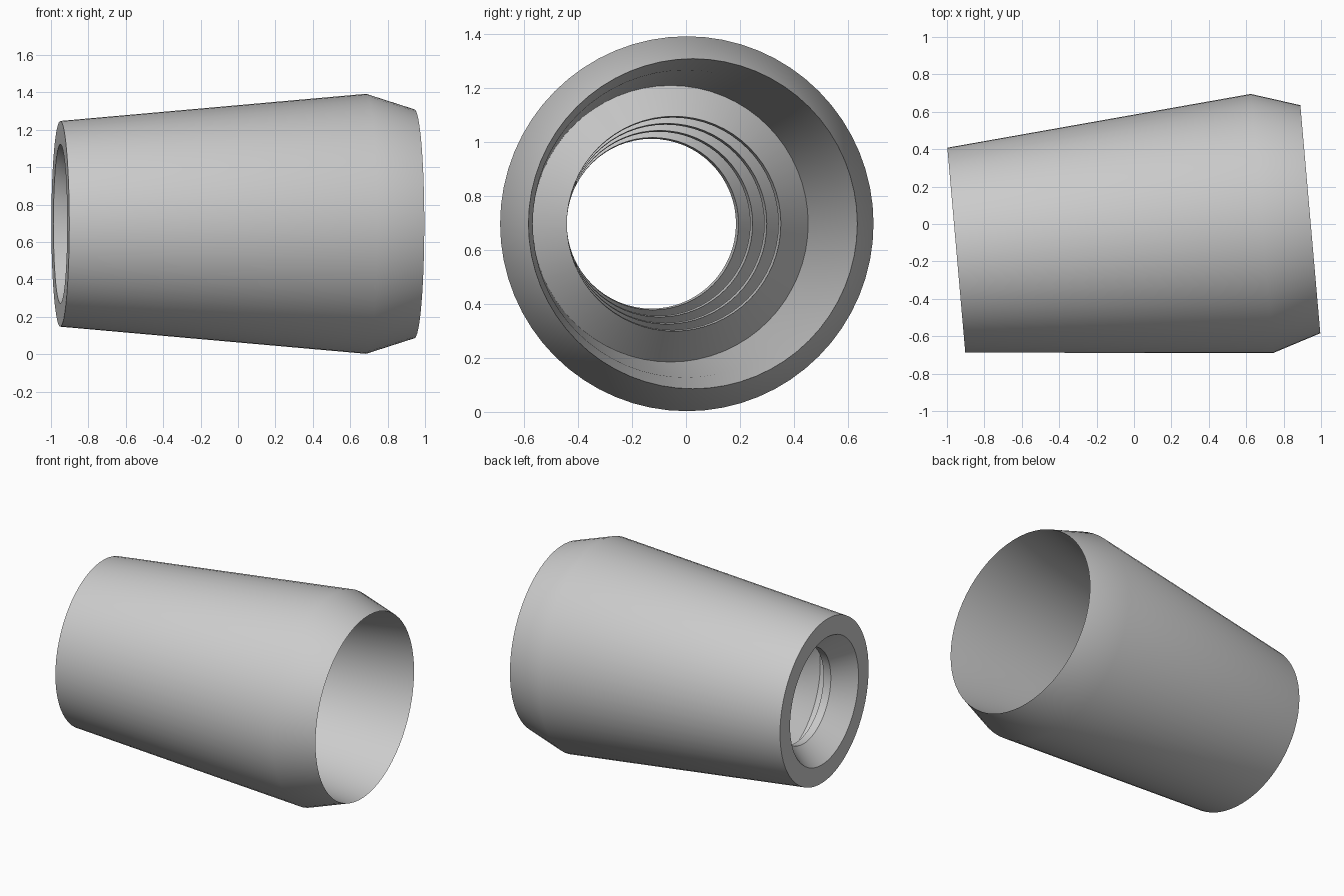
import bpy, bmesh
from math import radians, tau
from mathutils import Matrix, Vector

cube = bpy.data.objects.get("Cube")
if cube:
    bpy.data.objects.remove(cube, do_unlink=True)

grey = bpy.data.materials.new("light grey")
grey.use_nodes = True
colour = (0.6, 0.6, 0.6, 1)
grey.diffuse_color = colour
grey.node_tree.nodes["Principled BSDF"].inputs["Base Color"].default_value = colour

TAPER = 0.0875          # shared taper of the shell, cavity and bore
SEGMENTS = 64


def bore(s):
    return 0.303 + TAPER * s


def cavity(s):
    return 0.43 + TAPER * s


# Outer shell: small flat end, long taper, shoulder, knife-edged mouth
profile = [(0, 0.55), (1.641, 0.695), (1.9, 0.612)]

# Inner mouth flare leading down the tapered cavity
profile.append((1.6, 0.57))

# Four angled gripping fins, from the mouth down to the small end
for i in range(4):
    tip = 1.09 - 0.3 * i
    low = tip - 0.055
    profile += [(tip - 0.145, cavity(tip - 0.145)), (tip, bore(tip)), (low, bore(low))]
    if i < 3:
        profile.append((low - 0.143, cavity(low - 0.143)))
profile.append((0, 0.425))

# Revolve the closed profile around the long axis
bm = bmesh.new()
verts = [bm.verts.new((s, 0, r)) for s, r in profile]
edges = [bm.edges.new((a, b)) for a, b in zip(verts, verts[1:] + verts[:1])]
bmesh.ops.spin(bm, geom=verts + edges, cent=(0, 0, 0), axis=(1, 0, 0),
               angle=tau, steps=SEGMENTS, use_merge=True)
bmesh.ops.remove_doubles(bm, verts=bm.verts, dist=0.0001)
bmesh.ops.recalc_face_normals(bm, faces=bm.faces)

# Lean the axis so that one side runs straight
bm.transform(Matrix.Translation(Vector((-0.95, -0.14, 0.697))) @ Matrix.Rotation(radians(5), 4, "Z"))

mesh = bpy.data.meshes.new("tapered_sleeve")
bm.to_mesh(mesh)
bm.free()
mesh.materials.append(grey)
sleeve = bpy.data.objects.new("tapered_sleeve", mesh)
bpy.context.collection.objects.link(sleeve)
bpy.ops.object.select_all(action="DESELECT")
sleeve.select_set(True)
bpy.context.view_layer.objects.active = sleeve
bpy.ops.object.shade_smooth_by_angle(angle=radians(30))
